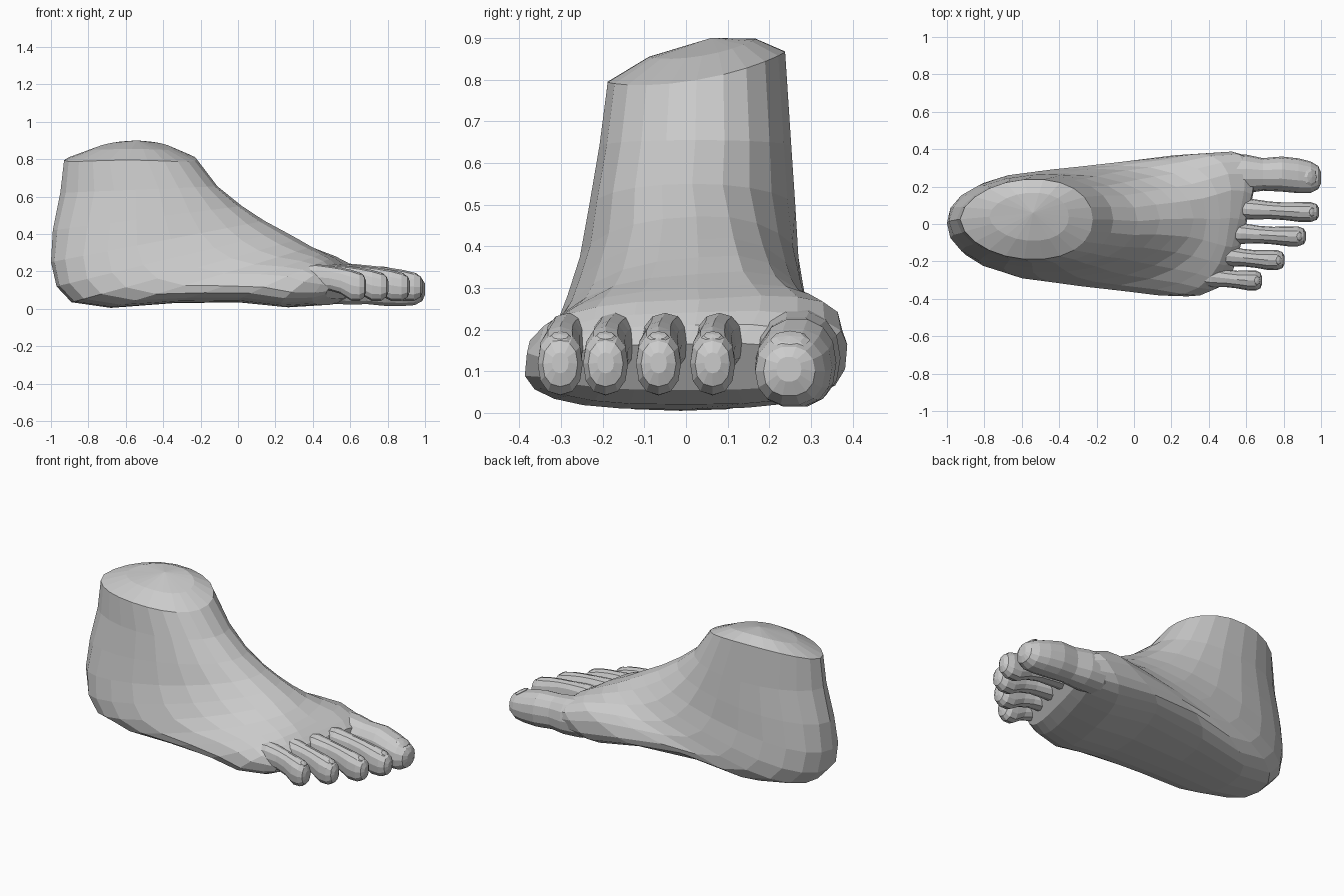
import bpy, bmesh, math
from mathutils import Vector

if "Cube" in bpy.data.objects:
    bpy.data.objects.remove(bpy.data.objects["Cube"])


def loft(name, rings, cap_end=None):
    """Skin a list of closed rings; the first ring may get a raised cap centre."""
    bm = bmesh.new()
    rows = [[bm.verts.new(p) for p in r] for r in rings]
    n = len(rows[0])
    for a, b in zip(rows, rows[1:]):
        for i in range(n):
            j = (i + 1) % n
            bm.faces.new((a[i], a[j], b[j], b[i]))
    bm.faces.new(rows[-1])
    if cap_end:
        mid = bm.verts.new(cap_end)
        inner = []
        for v in rows[0]:
            q = v.co.lerp(mid.co, 0.4)
            q.z += 0.018
            inner.append(bm.verts.new(q))
        for i in range(n):
            j = (i + 1) % n
            bm.faces.new((rows[0][i], rows[0][j], inner[j], inner[i]))
            bm.faces.new((inner[i], inner[j], mid))
    else:
        bm.faces.new(rows[0])
    bmesh.ops.recalc_face_normals(bm, faces=bm.faces)
    me = bpy.data.meshes.new(name)
    bm.to_mesh(me)
    bm.free()
    ob = bpy.data.objects.new(name, me)
    bpy.context.collection.objects.link(ob)
    return ob


def spow(v, e):
    return math.copysign(abs(v) ** e, v)


# Sections fan from the ankle opening round the heel to the ball of the foot:
# heel/sole point x z, shin/instep point x z, y min, y max, roundness, skew, ridge, shear
SECTIONS = [
    (-.93, .795, -.22, .80, -.19, .24, .95, .85, 0, 0),
    (-.95, .62, -.11, .655, -.21, .255, .95, .85, 0, 0),
    (-.99, .42, .02, .55, -.235, .265, .97, .95, 0, 0),
    (-1.0, .25, .14, .47, -.26, .27, .95, 1.05, .02, 0),
    (-.97, .12, .24, .415, -.29, .285, .93, 1.1, .03, 0),
    (-.89, .035, .32, .37, -.315, .295, .9, 1.1, .04, 0),
    (-.68, .005, .39, .33, -.335, .31, .84, 1.1, .04, 0),
    (-.35, .03, .46, .295, -.36, .335, .76, 1.1, .04, 0),
    (.0, .035, .51, .27, -.385, .37, .73, 1.1, .04, .1),
    (.27, .008, .555, .24, -.39, .385, .75, 1.1, .03, .22),
    (.46, .02, .59, .21, -.35, .355, .75, 1.1, .02, .27),
    (.53, .055, .60, .165, -.32, .32, .75, 1.1, .0, .25),
]


def section(bx, bz, tx, tz, y0, y1, e, skew, ridge, shear, n=22):
    pts = []
    for i in range(n):
        a = 2 * math.pi * i / n
        t = (0.5 - 0.5 * spow(math.cos(a), e)) ** skew
        y = (y0 + y1) / 2 + (y1 - y0) / 2 * spow(math.sin(a), e)
        y += ridge * max(0, 2 * t - 1)
        x = bx + (tx - bx) * t + shear * y
        z = bz + (tz - bz) * t
        # the inner side of the forefoot is higher
        z += .12 * t * max(0, y) * min(1, max(0, x / .3)) * min(1, max(0, (.7 - x) / .25))
        # hollow of the inner arch
        z += .06 * math.exp(-((x + .1) / .25) ** 2) * max(0, y) / .3 * max(0, 1 - z / .25)
        pts.append(Vector((x, y, z)))
    return pts


rings = [section(*s) for s in SECTIONS]
for p in rings[0]:          # ankle opening tilts up towards the inner side
    p.z += .17 * (p.y - .03) + .035 * (1 - abs((p.x + .575) / .355) ** 2)
foot = loft("foot", rings, (-.54, .06, .90))


# Toes: rings of x, y, z, half width, half height
def toe(name, stations, n=12):
    rs = []
    for x, y, z, ry, rz in stations:
        rs.append([(x, y + ry * spow(math.cos(2 * math.pi * i / n), .88),
                    z + rz * spow(math.sin(2 * math.pi * i / n), .88)) for i in range(n)])
    return loft(name, rs)


toes = [toe("big_toe", [
    (.36, .24, .15, .06, .06), (.50, .265, .14, .105, .115), (.60, .268, .132, .103, .112),
    (.69, .265, .127, .087, .104), (.79, .267, .12, .094, .107), (.88, .258, .108, .093, .095),
    (.945, .25, .10, .084, .082), (.985, .248, .10, .062, .06), (1.0, .247, .105, .03, .03)], 14)]
nails = [(.945, .25, .175, .048)]

SMALL = [(0, .16, .05, .065), (.3, .17, .056, .07), (.5, .163, .047, .066), (.65, .15, .047, .07),
         (.8, .125, .053, .083), (.91, .118, .054, .075), (.975, .118, .042, .055), (1, .12, .02, .025)]
for name, bx, by, tx, ty in (("second_toe", .46, .09, .99, .064), ("third_toe", .42, -.04, .92, -.066),
                             ("fourth_toe", .36, -.155, .805, -.193), ("little_toe", .30, -.27, .685, -.302)):
    toes.append(toe(name, [(bx + (tx - bx) * f, by + (ty - by) * min(1, f * 1.3), z, ry, rz)
                           for f, z, ry, rz in SMALL]))
    nails.append((bx + (tx - bx) * .92, ty, .179, .03))

# Fuse the toes into the foot
for t in toes:
    m = foot.modifiers.new("fuse", 'BOOLEAN')
    m.operation = 'UNION'
    m.solver = 'EXACT'
    m.object = t
    bpy.context.view_layer.objects.active = foot
    bpy.ops.object.modifier_apply(modifier=m.name)
    bpy.data.objects.remove(t, do_unlink=True)

# Toenails: flattened low-poly shells set into the toe tips
for i, (x, y, z, r) in enumerate(nails):
    bpy.ops.mesh.primitive_uv_sphere_add(segments=8, ring_count=4, radius=1,
                                         location=(x, y, z), rotation=(0, math.radians(32), 0))
    nail = bpy.context.object
    nail.name = f"toenail_{i + 1}"
    nail.scale = (r * .85, r, .012)
